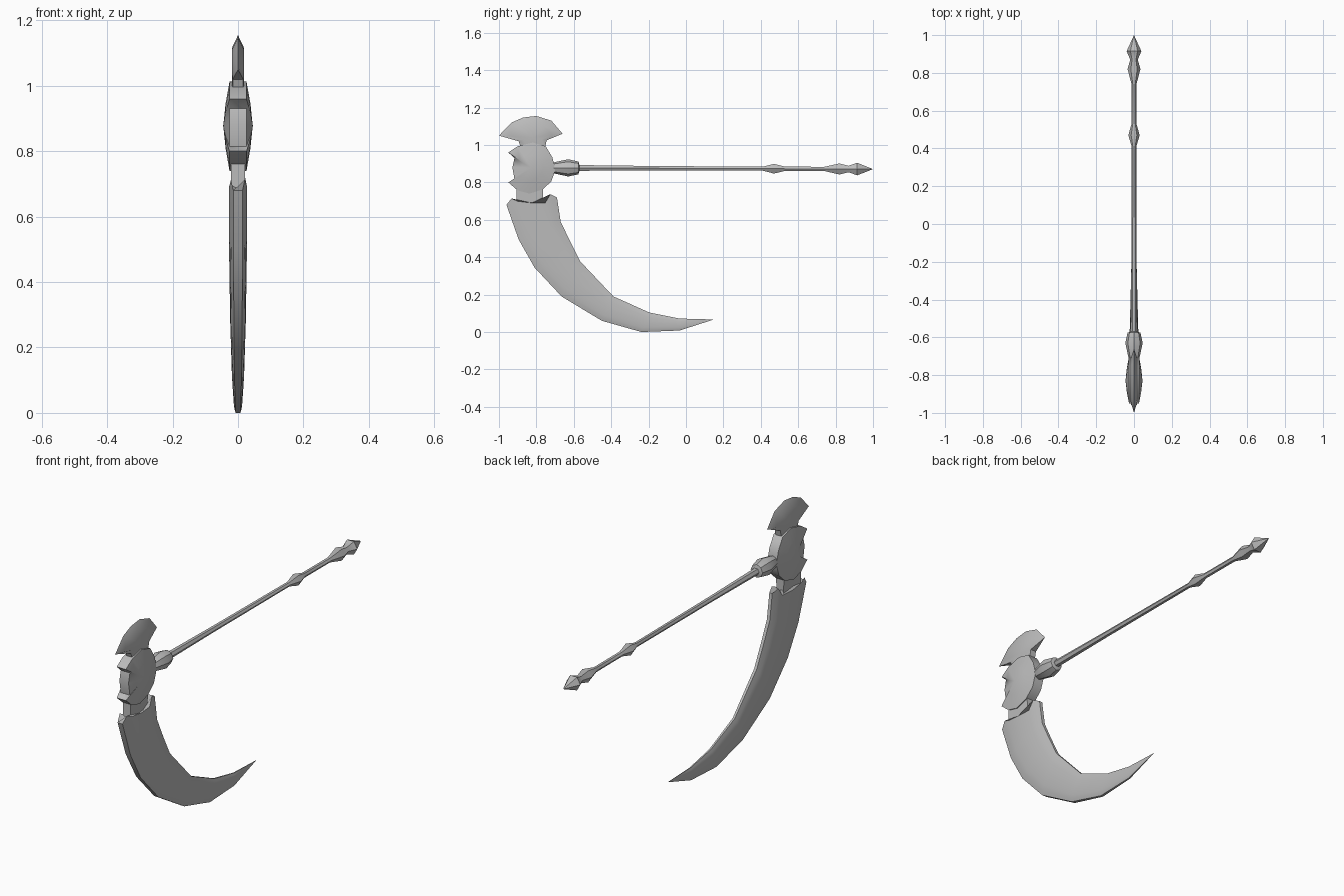
import bpy, bmesh, math
from mathutils import Vector

old = bpy.data.objects.get("Cube")
if old:
    bpy.data.objects.remove(old, do_unlink=True)

steel = bpy.data.materials.new("grey_steel")
steel.use_nodes = True
color = (0.5, 0.5, 0.5, 1)
steel.diffuse_color = color
steel.node_tree.nodes["Principled BSDF"].inputs["Base Color"].default_value = color


def loft(name, rings, angle=45):
    """Skin a list of equal-length closed rings and cap both ends."""
    bm = bmesh.new()
    loops = [[bm.verts.new(p) for p in ring] for ring in rings]
    n = len(loops[0])
    for a, b in zip(loops, loops[1:]):
        for k in range(n):
            m = (k + 1) % n
            bm.faces.new((a[k], a[m], b[m], b[k]))
    bm.faces.new(loops[0])
    bm.faces.new(loops[-1])
    bmesh.ops.remove_doubles(bm, verts=bm.verts, dist=0.0005)
    bmesh.ops.recalc_face_normals(bm, faces=bm.faces)
    mesh = bpy.data.meshes.new(name)
    bm.to_mesh(mesh)
    bm.free()
    mesh.materials.append(steel)
    obj = bpy.data.objects.new(name, mesh)
    bpy.context.collection.objects.link(obj)
    bpy.ops.object.select_all(action='DESELECT')
    obj.select_set(True)
    bpy.context.view_layer.objects.active = obj
    bpy.ops.object.shade_smooth_by_angle(angle=math.radians(angle))
    return obj


def lathe(name, profile, sides):
    """Turn (y, radius) pairs around the handle axis."""
    def ring(y, r):
        z = 0.875 - 0.004 * y
        turns = [math.tau * k / sides for k in range(sides)]
        return [(r * math.cos(t), y, z + r * math.sin(t)) for t in turns]
    return loft(name, [ring(y, r) for y, r in profile], 40)


def plate(name, outline, center, scale, inner, middle, rim):
    """Lens-like plate: outline in y-z, swelling toward its centre."""
    c = Vector(center)
    pts = [Vector(p) for p in outline]

    def ring(s, side, width):
        shrunk = [c + (p - c) * s for p in pts]
        return [(side * width(p), q.x, q.y) for p, q in zip(pts, shrunk)]
    levels = [(0, lambda p: middle), (scale, lambda p: inner), (1, rim)]
    rings = [ring(s, 1, w) for s, w in levels]
    rings += [ring(s, -1, w) for s, w in reversed(levels)]
    return loft(name, rings, 50)


# Handle with turned knots and pointed pommel
lathe("handle", [(-0.6, 0.018), (-0.2, 0.014), (0.41, 0.012), (0.47, 0.03),
                 (0.53, 0.013), (0.74, 0.013), (0.82, 0.034), (0.87, 0.02),
                 (0.915, 0.039), (1.0, 0.0)], 6)

# Collar joining handle and hub
lathe("collar", [(-0.73, 0.02), (-0.7, 0.031), (-0.63, 0.046),
                 (-0.575, 0.034), (-0.57, 0.016)], 8)

# Lens-shaped hub with two horns facing forward
hub = [(-.95, .96), (-.90, .993), (-.82, 1.013), (-.75, .993), (-.715, .935),
       (-.698, .87), (-.72, .805), (-.767, .762), (-.837, .74), (-.90, .757),
       (-.95, .80), (-.917, .815), (-.928, .88), (-.917, .93)]
plate("hub", hub, (-0.83, 0.878), 0.5, 0.038, 0.045, lambda p: 0.026)

# Fan-shaped crest with a sharpened outer edge
crest = [(-1.0, 1.05), (-.933, 1.12), (-.87, 1.147), (-.80, 1.155),
         (-.72, 1.13), (-.66, 1.06), (-.745, 1.025), (-.755, .98),
         (-.88, .98), (-.895, 1.02)]
plate("crest", crest, (-0.82, 1.04), 0.65, 0.019, 0.019,
      lambda p: 0.016 if p.y < 1.03 else 0.0)

# Neck between hub and blade
loft("neck", [[(x, -0.905, z), (x, -0.765, z), (-x, -0.765, z), (-x, -0.905, z)]
              for x, z in ((0.02, 0.62), (0.022, 0.79))])

# Curved blade: paired back-edge and cutting-edge points, with half width
stations = [((-.96, .68), (-.69, .72), .028), ((-.895, .495), (-.67, .59), .028),
            ((-.81, .345), (-.62, .485), .026), ((-.665, .19), (-.565, .377), .024),
            ((-.45, .06), (-.388, .19), .019), ((-.238, 0), (-.195, .104), .014),
            ((-.035, .008), (-.035, .072), .009), ((.15, .067), (.15, .067), 0)]
section = [(0, .5), (.1, .75), (.22, .9), (.5, 1), (.77, .8), (.87, .65), (1, .3)]
notch = [0, .03, .01, -.01, -.02, .022, 0]
rings = []
for i, (back, edge, width) in enumerate(stations):
    half = []
    for (t, w), lift in zip(section, notch):
        p = Vector(back).lerp(Vector(edge), t)
        half.append((w * width, p.x, p.y + (lift if i == 0 else 0)))
    rings.append(half + [(-x, y, z) for x, y, z in reversed(half)])
loft("blade", rings, 50)
